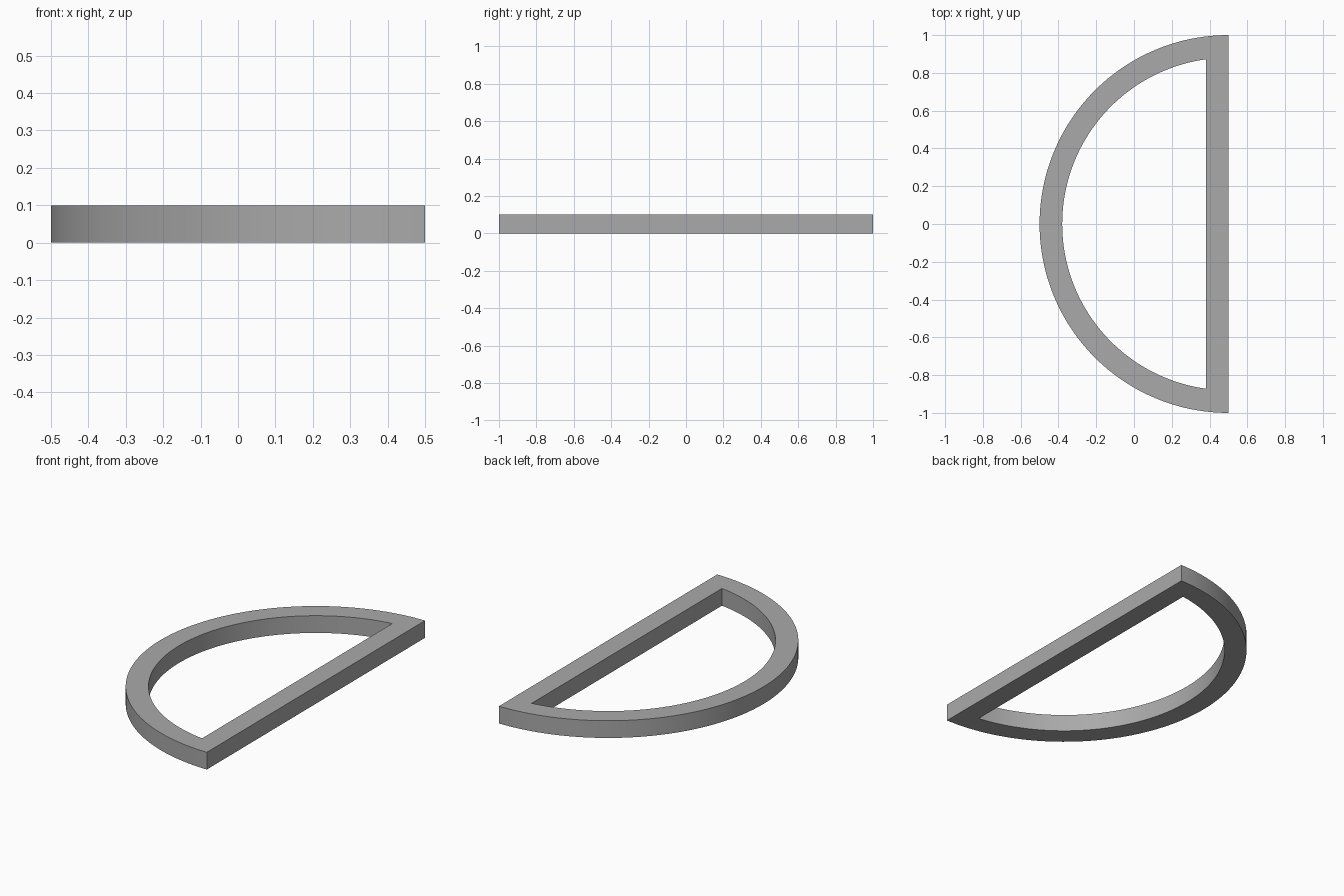
import bpy, bmesh, math

cube = bpy.data.objects.get("Cube")
if cube:
    bpy.data.objects.remove(cube, do_unlink=True)

CENTRE_X, RADIUS, WALL, HEIGHT, STEPS = 0.5, 1.0, 0.12, 0.1, 96

# Plain grey material
grey = bpy.data.materials.new("plain grey")
grey.use_nodes = True
colour = (0.4, 0.4, 0.4, 1)
grey.diffuse_color = colour
grey.node_tree.nodes["Principled BSDF"].inputs["Base Color"].default_value = colour


def half_disc(radius, inset):
    """Arc points whose ends meet a straight edge set back by inset."""
    start = math.pi / 2 + math.asin(inset / radius)
    sweep = 2 * (math.pi - start)
    angles = [start + sweep * i / STEPS for i in range(STEPS + 1)]
    return [(CENTRE_X + radius * math.cos(a), radius * math.sin(a)) for a in angles]


# Half-round frame: outer and inner outlines bridged, then closed top and bottom
bm = bmesh.new()
rings = {}
for name, outline in (("outer", half_disc(RADIUS, 0)),
                      ("inner", half_disc(RADIUS - WALL, WALL))):
    for z in (0, HEIGHT):
        rings[name, z] = [bm.verts.new((x, y, z)) for x, y in outline]


def bridge(a, b):
    for i in range(len(a)):
        j = (i + 1) % len(a)
        bm.faces.new((a[i], a[j], b[j], b[i]))


bridge(rings["outer", 0], rings["outer", HEIGHT])
bridge(rings["outer", HEIGHT], rings["inner", HEIGHT])
bridge(rings["inner", HEIGHT], rings["inner", 0])
bridge(rings["inner", 0], rings["outer", 0])
bmesh.ops.recalc_face_normals(bm, faces=bm.faces)

mesh = bpy.data.meshes.new("half_round_frame")
bm.to_mesh(mesh)
bm.free()
mesh.materials.append(grey)
frame = bpy.data.objects.new("half_round_frame", mesh)
bpy.context.collection.objects.link(frame)

# Smooth curved walls with sharp rims and corners
bpy.context.view_layer.objects.active = frame
frame.select_set(True)
bpy.ops.object.shade_smooth_by_angle(angle=math.radians(30))
